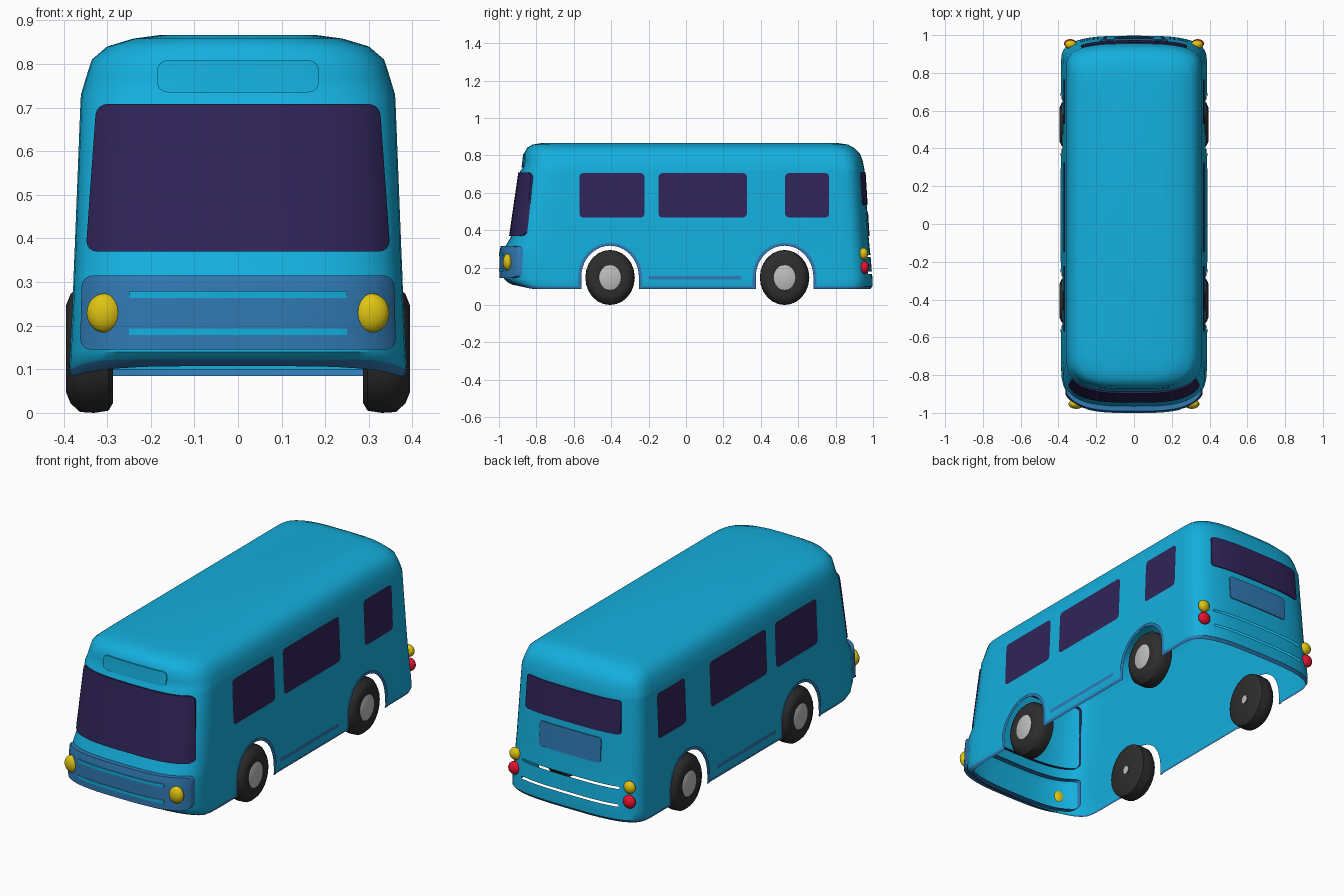
import bpy, bmesh, math
from mathutils import Vector

if "Cube" in bpy.data.objects:
    bpy.data.objects.remove(bpy.data.objects["Cube"])


def material(name, col):
    m = bpy.data.materials.new(name)
    m.diffuse_color = (*col, 1)
    m.use_nodes = True
    m.node_tree.nodes["Principled BSDF"].inputs["Base Color"].default_value = m.diffuse_color
    return m


CYAN = material("body cyan", (0.007, 0.43, 0.73))
STEEL = material("trim blue", (0.03, 0.19, 0.45))
GLASS = material("glass purple", (0.03, 0.018, 0.10))
YELLOW = material("lamp yellow", (0.73, 0.55, 0.006))
RED = material("lamp red", (0.78, 0.006, 0.03))
TYRE = material("tyre black", (0.027, 0.027, 0.027))
HUB = material("hub grey", (0.52, 0.52, 0.52))

# Body levels: height, half width, front y, back y
LEVELS = [(0.085, 0.383, -0.925, 0.985), (0.10, 0.387, -0.955, 0.997),
          (0.14, 0.385, -0.972, 0.997), (0.28, 0.378, -0.972, 0.985),
          (0.315, 0.377, -0.965, 0.981), (0.36, 0.375, -0.938, 0.977),
          (0.715, 0.361, -0.887, 0.955), (0.73, 0.36, -0.875, 0.953),
          (0.77, 0.348, -0.87, 0.945), (0.81, 0.335, -0.866, 0.93),
          (0.84, 0.30, -0.85, 0.90), (0.858, 0.24, -0.82, 0.865), (0.866, 0.18, -0.77, 0.81)]
NF, DF, NB, DB = 3.2, 0.22, 3.2, 0.15   # bow shape of the front and back


def level(z):
    for a, b in zip(LEVELS, LEVELS[1:]):
        if z <= b[0]:
            t = max(0, (z - a[0]) / (b[0] - a[0]))
            return [p + (q - p) * t for p, q in zip(a, b)]
    return LEVELS[-1]


def skin_y(x, z, side):
    """y of the body's front (-1) or back (1) skin."""
    _, w, yf, yb = level(z)
    n, d = (NF, DF) if side < 0 else (NB, DB)
    drop = d * (1 - (1 - min(1, abs(x / w)) ** n) ** (1 / n))
    return yf + drop if side < 0 else yb - drop


def finish(name, bm, mats, smooth=True):
    me = bpy.data.meshes.new(name)
    bm.to_mesh(me)
    bm.free()
    ob = bpy.data.objects.new(name, me)
    bpy.context.collection.objects.link(ob)
    for m in mats:
        me.materials.append(m)
    if smooth:
        bpy.ops.object.select_all(action='DESELECT')
        ob.select_set(True)
        bpy.context.view_layer.objects.active = ob
        bpy.ops.object.shade_smooth_by_angle(angle=math.radians(38))
    return ob


def prism(bm, pts, x0, x1):
    """Solid from a (y, z) outline, running from x0 to x1."""
    f = bm.faces.new([bm.verts.new((x0, y, z)) for y, z in pts])
    ext = bmesh.ops.extrude_face_region(bm, geom=[f])["geom"]
    bmesh.ops.translate(bm, vec=(x1 - x0, 0, 0),
                        verts=[v for v in ext if isinstance(v, bmesh.types.BMVert)])


def arch(yc, ry, rz, bottom):
    half = [(yc + ry * math.cos(a), 0.15 + rz * math.sin(a))
            for a in [math.pi * i / 20 for i in range(21)]]
    return [(yc + ry, bottom)] + half + [(yc - ry, bottom)]


WHEELS = {"front": -0.406, "rear": 0.527}

# Body shell: stacked rounded rings
bm = bmesh.new()
rings = []
K = 20
for z, w, yf, yb in LEVELS:
    ring = []
    for side, n, d, base in ((-1, NF, DF, yf + DF), (1, NB, DB, yb - DB)):
        for i in range(K + 1):
            a = math.pi * i / K
            c, s = math.cos(a), max(0, math.sin(a))
            x = -side * -1 * w * math.copysign(abs(c) ** (2 / n), c)
            ring.append(bm.verts.new((x, base + side * d * s ** (2 / n), z)))
    rings.append(ring)
for a, b in zip(rings, rings[1:]):
    for i in range(len(a)):
        j = (i + 1) % len(a)
        bm.faces.new((a[i], a[j], b[j], b[i]))
bm.faces.new(rings[0])
bm.faces.new(rings[-1])
bmesh.ops.recalc_face_normals(bm, faces=bm.faces)
body = finish("body_shell", bm, [CYAN, STEEL], False)

# Cutter: wheel arches and rear slits
bm = bmesh.new()
for yc in WHEELS.values():
    prism(bm, arch(yc, 0.155, 0.168, 0.0), -0.6, 0.6)
for z in (0.172, 0.262):
    prism(bm, [(0.8, z - 0.006), (1.1, z - 0.006), (1.1, z + 0.006), (0.8, z + 0.006)], -0.285, 0.285)
bmesh.ops.recalc_face_normals(bm, faces=bm.faces)
cutter = finish("opening_cutter", bm, [], False)
cutter.hide_render = True
mod = body.modifiers.new("openings", 'BOOLEAN')
mod.object, mod.operation, mod.solver = cutter, 'DIFFERENCE', 'EXACT'
cut = bpy.data.meshes.new_from_object(body.evaluated_get(bpy.context.evaluated_depsgraph_get()))
bpy.data.objects.remove(body)
bpy.data.objects.remove(cutter)

# Hollow out: drop floor and tunnel faces, colour the lower lip, lift the front apron
bm = bmesh.new()
bm.from_mesh(cut)
inner = []
for f in bm.faces:
    c = f.calc_center_median()
    f.material_index = 1 if c.z < 0.1 else 0
    mid = f.calc_center_bounds()
    if (abs(mid.x) < 0.3 and mid.z < 0.34 and -0.84 < mid.y < 0.925) or (f.normal.z < -0.95 and mid.z < 0.09):
        inner.append(f)
bmesh.ops.delete(bm, geom=inner, context='FACES')
for v in bm.verts:
    if v.co.y < -0.82 and v.co.z < 0.12:
        v.co.z += 0.022 * min(1, (-0.82 - v.co.y) / 0.1)
finish("body_shell", bm, [CYAN, STEEL])


def end_panel(name, side, hw0, hw1, z0, z1, r, off, depth, mat):
    """Rounded panel following the front or back skin."""
    bm = bmesh.new()
    dz = [r * (1 - math.cos(math.pi / 2 * i / 4)) for i in range(5)]
    zs = [z0 + d for d in dz] + [z0 + r + (z1 - z0 - 2 * r) * i / 5 for i in range(1, 5)] \
        + [z1 - d for d in reversed(dz)]
    N = 24
    rows = []
    for z in zs:
        e = max(0, r - min(z - z0, z1 - z))
        hw = hw0 + (hw1 - hw0) * (z - z0) / (z1 - z0) - (r - math.sqrt(max(0, r * r - e * e)))
        xs = [hw * math.sin(math.pi / 2 * (2 * i / N - 1)) for i in range(N + 1)]
        rows.append([bm.verts.new((x, skin_y(x, z, side) + side * off, z)) for x in xs])
    for a, b in zip(rows, rows[1:]):
        for i in range(N):
            q = (a[i], a[i + 1], b[i + 1], b[i])
            bm.faces.new(q if side < 0 else q[::-1])
    rim = [e for e in bm.edges if e.is_boundary]
    ext = bmesh.ops.extrude_edge_only(bm, edges=rim)["geom"]
    for v in ext:
        if isinstance(v, bmesh.types.BMVert):
            v.co.y -= side * depth
    bmesh.ops.recalc_face_normals(bm, faces=bm.faces)
    big = max(bm.faces, key=lambda f: f.calc_area())
    if big.normal.y * side < 0:
        bmesh.ops.reverse_faces(bm, faces=bm.faces)
    finish(name, bm, [mat])


# Front end
end_panel("windscreen", -1, 0.349, 0.325, 0.37, 0.708, 0.025, 0.009, 0.025, GLASS)
end_panel("front_bumper", -1, 0.362, 0.358, 0.145, 0.315, 0.025, 0.026, 0.055, STEEL)
end_panel("bumper_slot_upper", -1, 0.25, 0.25, 0.263, 0.279, 0.003, 0.029, 0.005, CYAN)
end_panel("bumper_slot_lower", -1, 0.25, 0.25, 0.178, 0.194, 0.003, 0.029, 0.005, CYAN)
end_panel("roof_sign_panel", -1, 0.185, 0.185, 0.735, 0.808, 0.022, 0.005, 0.01, CYAN)

# Back end
end_panel("rear_window", 1, 0.28, 0.275, 0.535, 0.71, 0.015, 0.005, 0.008, GLASS)
end_panel("rear_plate", 1, 0.18, 0.18, 0.37, 0.50, 0.015, 0.005, 0.008, STEEL)


def side_plates(name, faces, mat, off=0.003):
    """Thin plates on both flanks from lists of (y, z) polygons."""
    for s, label in ((1, "right"), (-1, "left")):
        bm = bmesh.new()
        for pts in faces:
            f = bm.faces.new([bm.verts.new((s * (level(z)[1] + off), y, z)) for y, z in pts])
            f.normal_update()
            if f.normal.x * s < 0:
                f.normal_flip()
        finish(f"{name}_{label}", bm, [mat], False)


def rounded(y0, y1, z0, z1, r):
    pts = []
    for k, (cy, cz) in enumerate(((y1 - r, z1 - r), (y0 + r, z1 - r), (y0 + r, z0 + r), (y1 - r, z0 + r))):
        for i in range(4):
            a = math.pi / 2 * (k + i / 3)
            pts.append((cy + r * math.cos(a), cz + r * math.sin(a)))
    return pts


# Side windows, skirt strip and arch trims
for name, y0, y1 in (("front", -0.57, -0.222), ("middle", -0.147, 0.325), ("rear", 0.53, 0.765)):
    side_plates(f"{name}_side_window", [rounded(y0, y1, 0.468, 0.705, 0.02)], GLASS)
side_plates("skirt_strip", [rounded(-0.2, 0.295, 0.135, 0.155, 0.004)], STEEL)
for name, yc in WHEELS.items():
    a, b = arch(yc, 0.154, 0.167, 0.086), arch(yc, 0.171, 0.182, 0.086)
    side_plates(f"{name}_arch_trim",
                [(a[i], a[i + 1], b[i + 1], b[i]) for i in range(len(a) - 1)], STEEL, 0.005)

# Wheels: lathed tyre with hub, slightly taller than long
PROFILE = [(0.287, 0), (0.287, 0.022), (0.29, 0.022), (0.287, 0.125), (0.297, 0.142), (0.33, 0.147),
           (0.362, 0.145), (0.384, 0.125), (0.394, 0.10), (0.388, 0.066), (0.391, 0.06), (0.393, 0)]
S = 24
for name, yc in WHEELS.items():
    for s, label in ((1, "right"), (-1, "left")):
        bm = bmesh.new()
        prev = None
        for k, (x, r) in enumerate(PROFILE):
            cur = [bm.verts.new((s * x, yc + 0.9 * r * math.cos(2 * math.pi * i / S),
                                 0.147 + r * math.sin(2 * math.pi * i / S))) for i in range(S)]
            if prev:
                for i in range(S):
                    j = (i + 1) % S
                    f = bm.faces.new((prev[i], prev[j], cur[j], cur[i]))
                    f.material_index = 1 if k > 9 or k < 2 else 0
            prev = cur
        bmesh.ops.remove_doubles(bm, verts=bm.verts, dist=0.0001)
        bmesh.ops.recalc_face_normals(bm, faces=bm.faces)
        finish(f"{name}_wheel_{label}", bm, [TYRE, HUB])


# Lamps: flattened balls
def lamp(name, loc, size, mat):
    for s, label in ((1, "right"), (-1, "left")):
        bm = bmesh.new()
        bmesh.ops.create_uvsphere(bm, u_segments=16, v_segments=10, radius=1)
        bmesh.ops.scale(bm, vec=size, verts=bm.verts)
        bmesh.ops.translate(bm, vec=Vector((s * loc[0], loc[1], loc[2])), verts=bm.verts)
        finish(f"{name}_{label}", bm, [mat])


lamp("headlight", (0.306, -0.953, 0.229), (0.041, 0.026, 0.045), YELLOW)
lamp("rear_indicator", (0.335, 0.95, 0.274), (0.032, 0.024, 0.032), YELLOW)
lamp("tail_light", (0.337, 0.955, 0.2), (0.034, 0.024, 0.034), RED)
